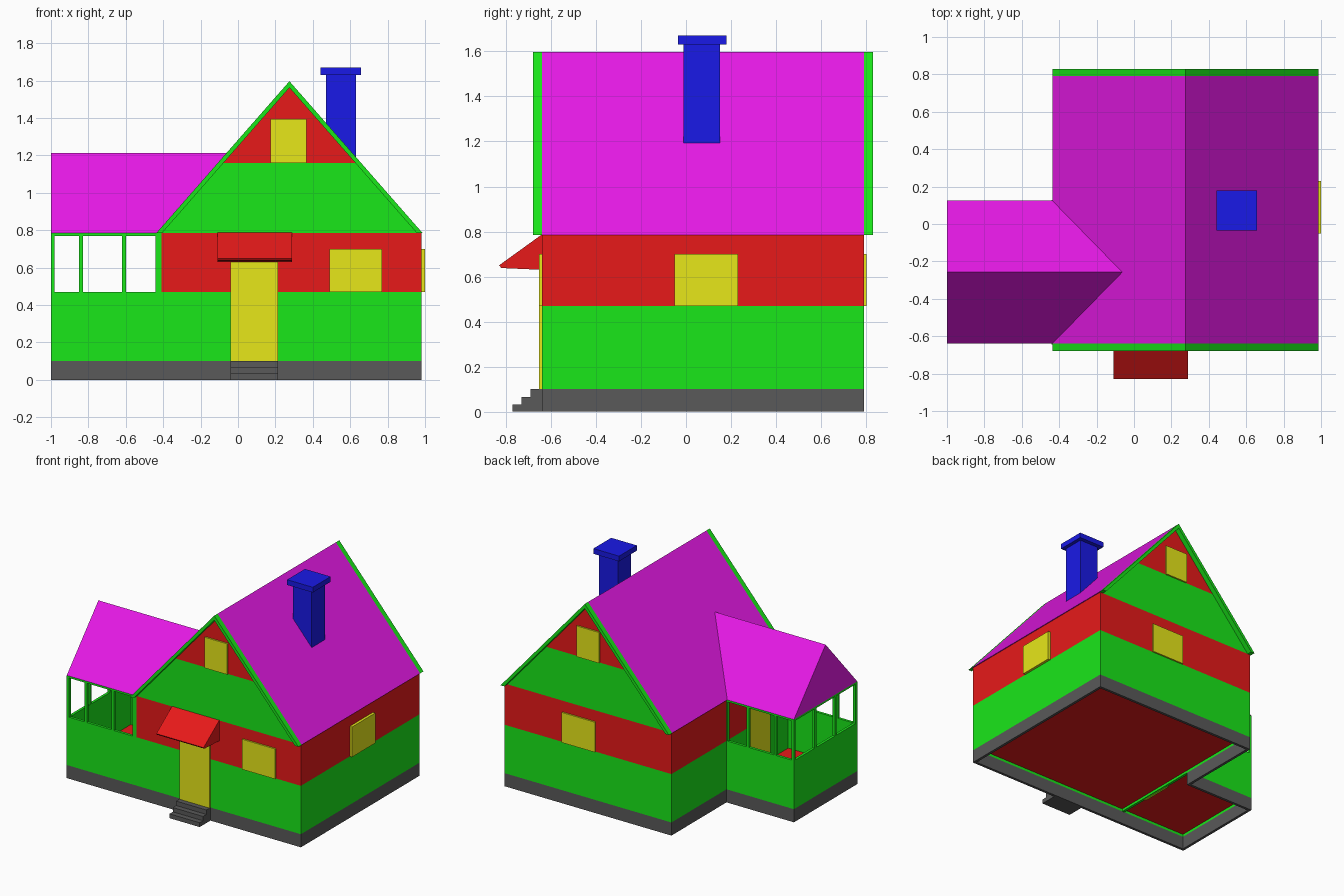
import bpy

if "Cube" in bpy.data.objects:
    bpy.data.objects.remove(bpy.data.objects["Cube"])

def material(name, rgb):
    m = bpy.data.materials.new(name)
    m.diffuse_color = (*rgb, 1)
    m.use_nodes = True
    m.node_tree.nodes["Principled BSDF"].inputs["Base Color"].default_value = m.diffuse_color
    return m

RED = material("red", (0.8, 0.01, 0.01))
GREEN = material("green", (0.01, 0.8, 0.01))
YELLOW = material("yellow", (0.8, 0.8, 0.01))
BLUE = material("blue", (0.01, 0.01, 0.8))
PINK = material("magenta", (0.8, 0.01, 0.8))
GREY = material("dark_grey", (0.1, 0.1, 0.1))

def mesh(name, verts, faces, mat):
    me = bpy.data.meshes.new(name)
    me.from_pydata(verts, [], faces)
    me.materials.append(mat)
    ob = bpy.data.objects.new(name, me)
    bpy.context.collection.objects.link(ob)
    import bmesh
    bm = bmesh.new()
    bm.from_mesh(me)
    bmesh.ops.recalc_face_normals(bm, faces=bm.faces)
    bm.to_mesh(me)
    bm.free()
    return ob

def prism(name, outline, a, b, mat, axis):
    """Extrude a 2D outline from a to b along axis x, y or z."""
    place = {'x': lambda p, d: (d, *p), 'y': lambda p, d: (p[0], d, p[1]),
             'z': lambda p, d: (*p, d)}[axis]
    n = len(outline)
    verts = [place(p, d) for d in (a, b) for p in outline]
    faces = [tuple(range(n)), tuple(range(n, 2 * n))]
    faces += [(i, (i + 1) % n, (i + 1) % n + n, i + n) for i in range(n)]
    return mesh(name, verts, faces, mat)

def box(name, x, y, z, mat):
    return prism(name, [(x[0], y[0]), (x[1], y[0]), (x[1], y[1]), (x[0], y[1])], *z, mat, 'z')

def inset(path, t):
    """Inset of a counter-clockwise, right-angled outline."""
    out, n = [], len(path)
    for i, (px, py) in enumerate(path):
        for (ax, ay), (bx, by) in ((path[i - 1], path[i]), (path[i], path[(i + 1) % n])):
            px += -t * ((by > ay) - (by < ay))
            py += t * ((bx > ax) - (bx < ax))
        out.append((px, py))
    return out

def walls(name, path, z0, z1, mat, t=0.02):
    n = len(path)
    rings = [(path, z0), (path, z1), (inset(path, t), z1), (inset(path, t), z0)]
    verts = [(*p, z) for ring, z in rings for p in ring]
    faces = [(r * n + i, r * n + (i + 1) % n, (r + 1) % 4 * n + (i + 1) % n, (r + 1) % 4 * n + i)
             for r in range(4) for i in range(n)]
    return mesh(name, verts, faces, mat)

X0, X1, Y0, Y1 = -0.43, 0.98, -0.64, 0.79      # main house
WX, WY = -1.0, 0.125                           # porch wing left end and back
SILL, EAVE, RIDGE, RX = 0.47, 0.785, 1.597, 0.275

# Base and walls
footprint = [(WX, Y0), (X1, Y0), (X1, Y1), (X0, Y1), (X0, WY), (WX, WY)]
main = [(X0, Y0), (X1, Y0), (X1, Y1), (X0, Y1)]
walls("foundation", footprint, 0, 0.1, GREY)
walls("lower_walls", footprint, 0.1, SILL, GREEN)
walls("upper_walls", main, SILL, EAVE, RED)
box("porch_divider", (X0, X0 + 0.02), (Y0 + 0.02, WY), (0.1, SILL), GREEN)
prism("floor", inset(footprint, 0.02), 0.12, 0.13, RED, 'z')

# Gables, front and back
def half(z):
    return 0.7 * (1.58 - z) / (1.58 - EAVE)

for side, y in (("front", (Y0, Y0 + 0.02)), ("back", (Y1 - 0.02, Y1))):
    h0, h1 = half(EAVE), half(1.16)
    prism(side + "_gable_lower", [(RX - h0, EAVE), (RX + h0, EAVE), (RX + h1, 1.16), (RX - h1, 1.16)],
          *y, GREEN, 'y')
    prism(side + "_gable_top", [(RX - h1, 1.16), (RX + h1, 1.16), (RX, 1.58)], *y, RED, 'y')

# Main roof with edge boards
def chevron(t):
    w, k = 0.712, 0.712 / (RIDGE - EAVE)
    return [(RX - w, EAVE), (RX, RIDGE), (RX + w, EAVE),
            (RX + w - t * k, EAVE), (RX, RIDGE - t), (RX - w + t * k, EAVE)]

prism("main_roof", chevron(0.03), Y0, Y1, PINK, 'y')
prism("front_roof_board", chevron(0.035), Y0 - 0.04, Y0, GREEN, 'y')
prism("back_roof_board", chevron(0.035), Y1, Y1 + 0.04, GREEN, 'y')

# Porch roof, its inner end running up the main roof slope
mid = (Y0 + WY) / 2
mesh("porch_roof",
     [(WX, Y0, EAVE), (WX, WY, EAVE), (WX, mid, 1.212),
      (-0.43, Y0, EAVE), (-0.43, WY, EAVE), (-0.055, mid, 1.212)],
     [(0, 1, 2), (3, 4, 5), (0, 1, 4, 3), (1, 2, 5, 4), (2, 0, 3, 5)], PINK)

# Porch posts and rails
T = 0.02
for side, y in (("front", (Y0, Y0 + T)), ("back", (WY - T, WY))):
    for i, (a, b) in enumerate(((-1, -0.98), (-0.85, -0.83), (-0.62, -0.6), (-0.44, -0.41))):
        if b == -0.41:
            y = (y[0] - 0.003, y[1] + 0.003)
        box(f"porch_post_{side}_{i}", (a, b), y, (SILL, EAVE), GREEN)
    box(f"porch_rail_{side}", (WX, X0), (y[0] + 0.003, y[1] - 0.003), (0.77, EAVE), GREEN)
for i, y in enumerate((-0.39, -0.145)):
    box(f"porch_post_end_{i}", (WX, WX + T), (y, y + T), (SILL, EAVE), GREEN)
box("porch_rail_end", (WX, WX + T), (Y0, WY), (0.77, EAVE), GREEN)

# Doors and windows
P = 0.012
box("front_door", (-0.04, 0.215), (Y0 - P, Y0 + 0.01), (0.1, 0.635), YELLOW)
box("porch_door", (X0 - P, X0 + 0.01), (-0.39, -0.14), (0.1, 0.635), YELLOW)
box("front_window", (0.49, 0.77), (Y0 - P, Y0 + 0.01), (SILL, 0.7), YELLOW)
box("back_window", (0.21, 0.49), (Y1 - 0.01, Y1 + P), (SILL, 0.7), YELLOW)
box("side_window", (X1 - 0.01, 1.0), (-0.05, 0.23), (SILL, 0.7), YELLOW)
box("front_gable_window", (0.175, 0.365), (Y0 - P, Y0 + 0.01), (1.16, 1.395), YELLOW)
box("back_gable_window", (0.175, 0.365), (Y1 - 0.01, Y1 + P), (1.16, 1.395), YELLOW)

# Awning and steps
prism("door_awning", [(Y0, 0.787), (-0.83, 0.65), (-0.82, 0.638), (Y0, 0.63)], -0.11, 0.29, RED, 'x')
prism("front_steps", [(Y0, 0), (-0.77, 0), (-0.77, 0.033), (-0.73, 0.033), (-0.73, 0.066),
                      (-0.69, 0.066), (-0.69, 0.1), (Y0, 0.1)], -0.04, 0.215, GREY, 'x')

# Chimney
box("chimney", (0.47, 0.63), (-0.01, 0.15), (1.19, 1.63), BLUE)
box("chimney_cap", (0.44, 0.657), (-0.035, 0.18), (1.63, 1.67), BLUE)
